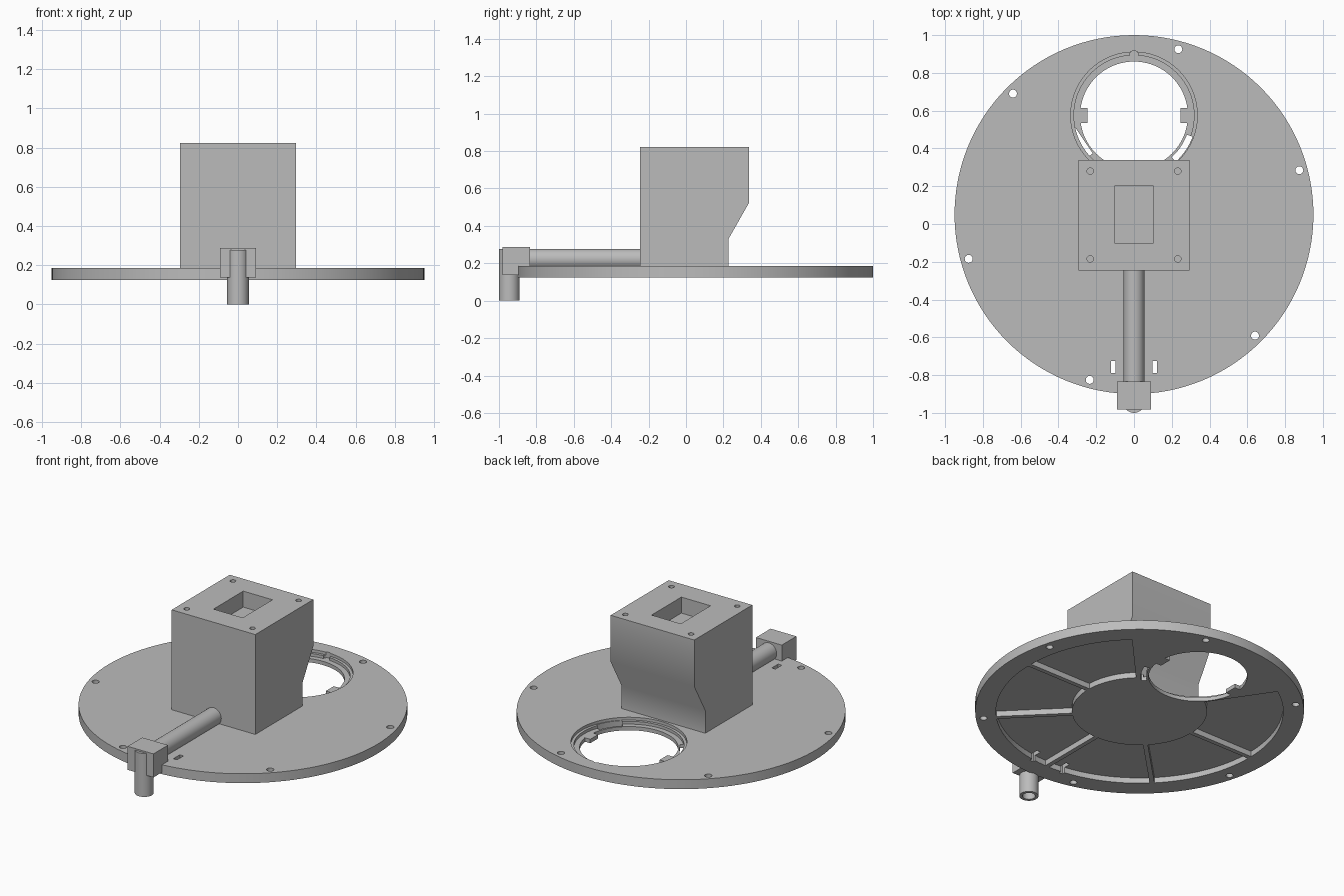
import bpy, bmesh
from math import cos, sin, radians, pi
from mathutils import Matrix

cube = bpy.data.objects.get("Cube")
if cube:
    bpy.data.objects.remove(cube, do_unlink=True)

grey = bpy.data.materials.new("plain grey")
grey.use_nodes = True
grey.diffuse_color = (0.5, 0.5, 0.5, 1)
grey.node_tree.nodes["Principled BSDF"].inputs["Base Color"].default_value = (0.5, 0.5, 0.5, 1)


def prism(name, pts, vec):
    """Extrude a closed outline of 3D points along vec."""
    bm = bmesh.new()
    face = bm.faces.new([bm.verts.new(p) for p in pts])
    ext = bmesh.ops.extrude_face_region(bm, geom=[face])["geom"]
    bmesh.ops.translate(bm, vec=vec, verts=[v for v in ext if isinstance(v, bmesh.types.BMVert)])
    bmesh.ops.recalc_face_normals(bm, faces=bm.faces)
    mesh = bpy.data.meshes.new(name)
    bm.to_mesh(mesh)
    bm.free()
    mesh.materials.append(grey)
    ob = bpy.data.objects.new(name, mesh)
    bpy.context.collection.objects.link(ob)
    return ob


def box(name, x0, x1, y0, y1, z0, z1):
    return prism(name, [(x0, y0, z0), (x1, y0, z0), (x1, y1, z0), (x0, y1, z0)], (0, 0, z1 - z0))


def cyl(name, x, y, r, z0, z1, n=48):
    ring = [(x + r * cos(2 * pi * i / n), y + r * sin(2 * pi * i / n), z0) for i in range(n)]
    return prism(name, ring, (0, 0, z1 - z0))


def sector(name, x, y, r0, r1, a0, a1, z0, z1, n=64):
    """Part of a ring between two angles in degrees."""
    ang = [radians(a0 + (a1 - a0) * i / n) for i in range(n + 1)]
    pts = [(x + r1 * cos(a), y + r1 * sin(a), z0) for a in ang]
    pts += [(x + r0 * cos(a), y + r0 * sin(a), z0) for a in reversed(ang)]
    return prism(name, pts, (0, 0, z1 - z0))


def cut(ob, cutters):
    for c in cutters:
        c.hide_render = True
        mod = ob.modifiers.new("cut", "BOOLEAN")
        mod.operation, mod.solver, mod.object = "DIFFERENCE", "EXACT", c
        bpy.context.view_layer.objects.active = ob
        bpy.ops.object.modifier_apply(modifier=mod.name)
        bpy.data.objects.remove(c, do_unlink=True)


def smooth(ob):
    bpy.ops.object.select_all(action="DESELECT")
    ob.select_set(True)
    bpy.context.view_layer.objects.active = ob
    bpy.ops.object.shade_smooth_by_angle(angle=radians(30))


CY, BOT, TOP = 0.05, 0.125, 0.185     # plate centre, underside, upper side
HY = 0.575                            # large opening centre
CEIL = BOT + 0.035                    # ceiling of the underside recess

# Round base plate with recess, stepped opening, screw holes and slots
plate = cyl("base_plate", 0, CY, 0.95, BOT, TOP, 128)
cutters = [
    sector("recess", 0, CY, 0.39, 0.83, 124, 407, BOT - 0.1, CEIL, 96),
    cyl("opening", 0, HY, 0.285, 0, 0.4, 96),
    cyl("upper_step", 0, HY, 0.335, TOP - 0.018, 0.4, 96),
    cyl("lower_step", 0, HY, 0.318, TOP - 0.036, 0.4, 96),
    cyl("key_notch", 0, HY + 0.32, 0.022, TOP - 0.036, 0.4, 24),
    sector("ring_slot", 0, HY, 0.298, 0.33, -48, -20, 0, 0.4, 16),
]
for k in range(6):
    a = radians(15 + 60 * k)
    cutters.append(cyl("screw_hole", 0.906 * cos(a), CY + 0.906 * sin(a), 0.021, 0, 0.4, 24))
for s in (-1, 1):
    cutters.append(box("slot", s * 0.11 - 0.013, s * 0.11 + 0.013, -0.79, -0.725, 0, 0.4))
cut(plate, cutters)
smooth(plate)

# Locking tabs inside the opening
for side, s in (("left", 1), ("right", -1)):
    x0, x1 = sorted((s * 0.245, s * 0.288))
    box("opening_tab_" + side, x0, x1, HY - 0.04, HY + 0.04, BOT, BOT + 0.025)

# Stiffening spokes under the plate
for k in range(5):
    spoke = box("underside_spoke", 0.388, 0.832, -0.014, 0.014, BOT, CEIL)
    spoke.data.transform(Matrix.Translation((0, CY, 0)) @ Matrix.Rotation(radians(180 + 45 * k), 4, "Z"))

# Housing with a sloping undercut at the back
side = [(-0.247, TOP), (-0.247, 0.822), (0.338, 0.822), (0.338, 0.525), (0.227, 0.33), (0.227, TOP)]
housing = prism("housing", [(-0.295, y, z) for y, z in side], (0.59, 0, 0))
pockets = [box("top_window", -0.103, 0.103, -0.1, 0.2, 0.72, 1)]
for x in (-0.232, 0.232):
    for y in (-0.185, 0.28):
        pockets.append(cyl("top_screw_hole", x, y, 0.017, 0.7, 1, 24))
cut(housing, pockets)
smooth(housing)

# Horizontal pipe from the housing to the elbow
pipe = cyl("horizontal_pipe", 0, 0, 0.055, 0, 0.62)
pipe.data.transform(Matrix.Translation((0, -0.24, 0.222)) @ Matrix.Rotation(pi / 2, 4, "X"))
smooth(pipe)

# Elbow block and hollow outlet pipe
elbow = box("elbow_block", -0.091, 0.091, -0.982, -0.835, 0.137, 0.287)
outlet = cyl("outlet_pipe", 0, -0.945, 0.055, 0, 0.277)
cut(elbow, [cyl("elbow_bore", 0, -0.945, 0.037, 0, 0.2)])
cut(outlet, [cyl("outlet_bore", 0, -0.945, 0.037, -0.1, 0.2)])
smooth(outlet)
